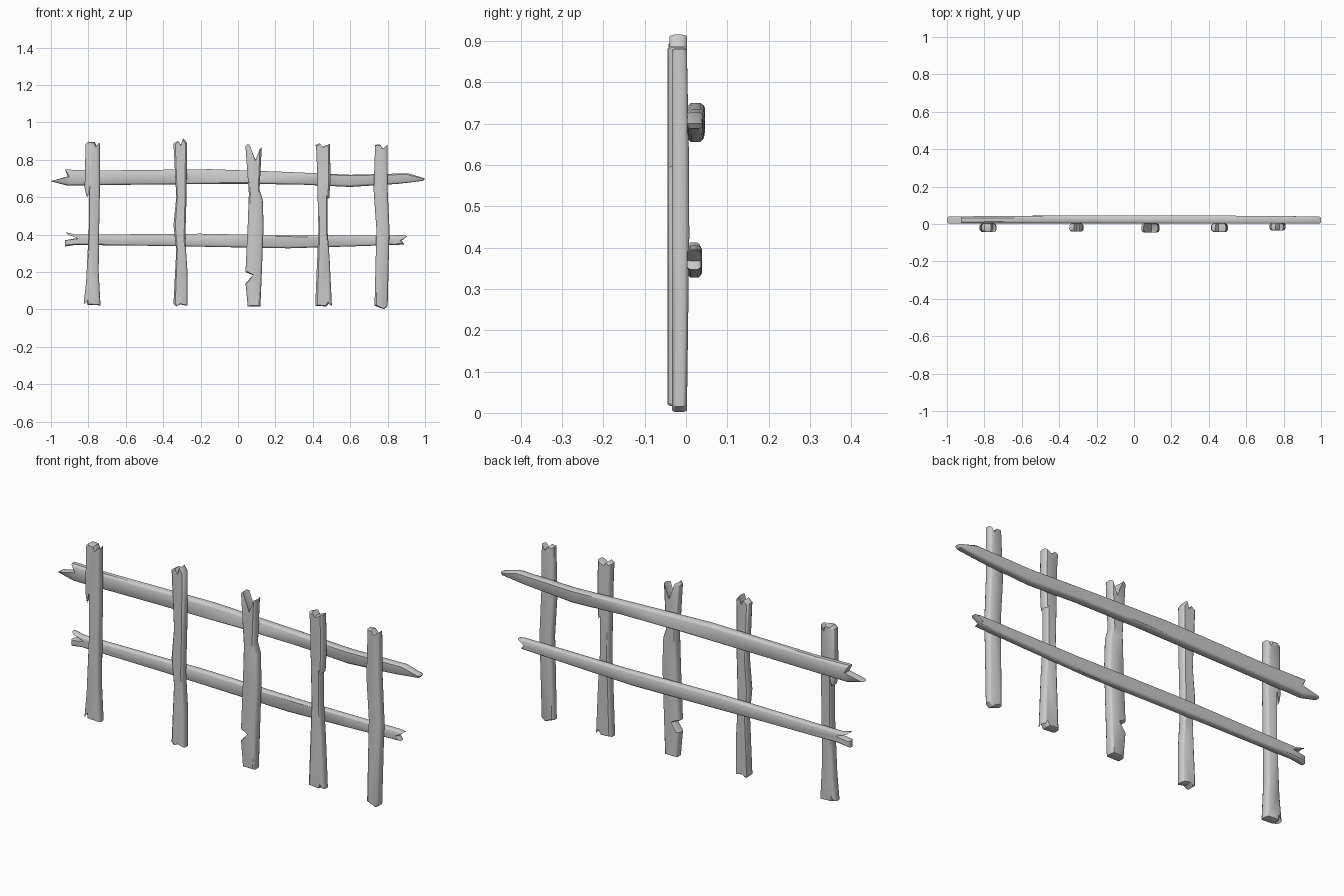
import bpy, bmesh

def plank(name, outline, y0, y1, axis, bow=0.0):
    """Splintered board: outline (x, z) lofted from y0 to y1 with rounded long edges.
    axis 0 = runs along x, axis 1 = runs along z; bow thickens the middle at the back."""
    lo = [min(p[i] for p in outline) for i in (0, 1)]
    hi = [max(p[i] for p in outline) for i in (0, 1)]
    mid = [(a + b) / 2 for a, b in zip(lo, hi)]
    half = (hi[axis] - lo[axis]) / 2
    depth = y1 - y0
    # depth fraction, width scale, length scale
    rings = [(0, .74, .99), (.08, .88, .996), (.25, 1, 1),
             (.75, 1, 1), (.92, .88, .996), (1, .74, .99)]
    bm = bmesh.new()
    loops = []
    for f, w, l in rings:
        s = (l, w) if axis == 0 else (w, l)
        loop = []
        for p in outline:
            t = (p[axis] - mid[axis]) / half
            y = y0 + depth * f + bow * f * (1 - t * t)
            loop.append(bm.verts.new((mid[0] + (p[0] - mid[0]) * s[0], y,
                                      mid[1] + (p[1] - mid[1]) * s[1])))
        loops.append(loop)
    n = len(outline)
    for a, b in zip(loops, loops[1:]):
        for i in range(n):
            j = (i + 1) % n
            bm.faces.new((a[i], a[j], b[j], b[i]))
    caps = [bm.faces.new(loops[0]), bm.faces.new(loops[-1][::-1])]
    bmesh.ops.recalc_face_normals(bm, faces=bm.faces)
    bmesh.ops.triangulate(bm, faces=caps)
    me = bpy.data.meshes.new(name)
    bm.to_mesh(me)
    bm.free()
    ob = bpy.data.objects.new(name, me)
    bpy.context.collection.objects.link(ob)
    bpy.ops.object.select_all(action='DESELECT')
    ob.select_set(True)
    bpy.context.view_layer.objects.active = ob
    bpy.ops.object.shade_smooth_by_angle(angle=0.6)

# Upright pickets, left to right
plank("picket_1", [(-.815, .885), (-.82, .65), (-.81, .605), (-.797, .66), (-.798, .42),
                   (-.812, .15), (-.825, .03), (-.81, .05), (-.805, .025), (-.735, .022),
                   (-.745, .2), (-.742, .45), (-.738, .65), (-.738, .89), (-.755, .87),
                   (-.765, .895), (-.80, .897)], -.042, .002, 1)
plank("picket_2", [(-.345, .887), (-.33, .6), (-.345, .45), (-.33, .32), (-.345, .03),
                   (-.33, .016), (-.31, .027), (-.27, .02), (-.27, .2), (-.282, .38),
                   (-.275, .6), (-.272, .89), (-.292, .915), (-.305, .88), (-.322, .902)],
      -.04, .002, 1)
plank("picket_3", [(.04, .873), (.058, .62), (.052, .45), (.04, .2), (.08, .183),
                   (.04, .14), (.052, .016), (.12, .016), (.127, .19), (.137, .45),
                   (.132, .59), (.115, .64), (.127, .865), (.094, .80), (.052, .885)],
      -.045, .002, 1)
plank("picket_4", [(.415, .88), (.42, .83), (.43, .43), (.413, .02), (.473, .016),
                   (.49, .038), (.502, .02), (.49, .27), (.478, .43), (.478, .615),
                   (.488, .595), (.495, .7), (.491, .885), (.452, .87), (.436, .888)],
      -.042, .002, 1)
plank("picket_5", [(.733, .88), (.725, .64), (.74, .43), (.73, .02), (.78, .002),
                   (.80, .016), (.81, .43), (.80, .64), (.80, .88), (.778, .86),
                   (.757, .882)], -.034, .002, 1, .006)

# Horizontal rails behind the pickets
plank("upper_rail", [(-1, .685), (-.915, .663), (-.47, .668), (0, .672), (.33, .668),
                     (.6, .655), (.86, .672), (.99, .688), (1, .70), (.91, .728),
                     (.6, .72), (.27, .735), (-.15, .75), (-.74, .743), (-.925, .748),
                     (-.91, .712)], .002, .04, 0, .006)
plank("lower_rail", [(-.925, .337), (-.87, .345), (-.42, .34), (0, .332), (.27, .327),
                     (.6, .337), (.89, .347), (.875, .368), (.907, .393), (.88, .397),
                     (.33, .395), (-.2, .405), (-.87, .40), (-.92, .412), (-.86, .382),
                     (-.925, .37)], .002, .036, 0, .003)
